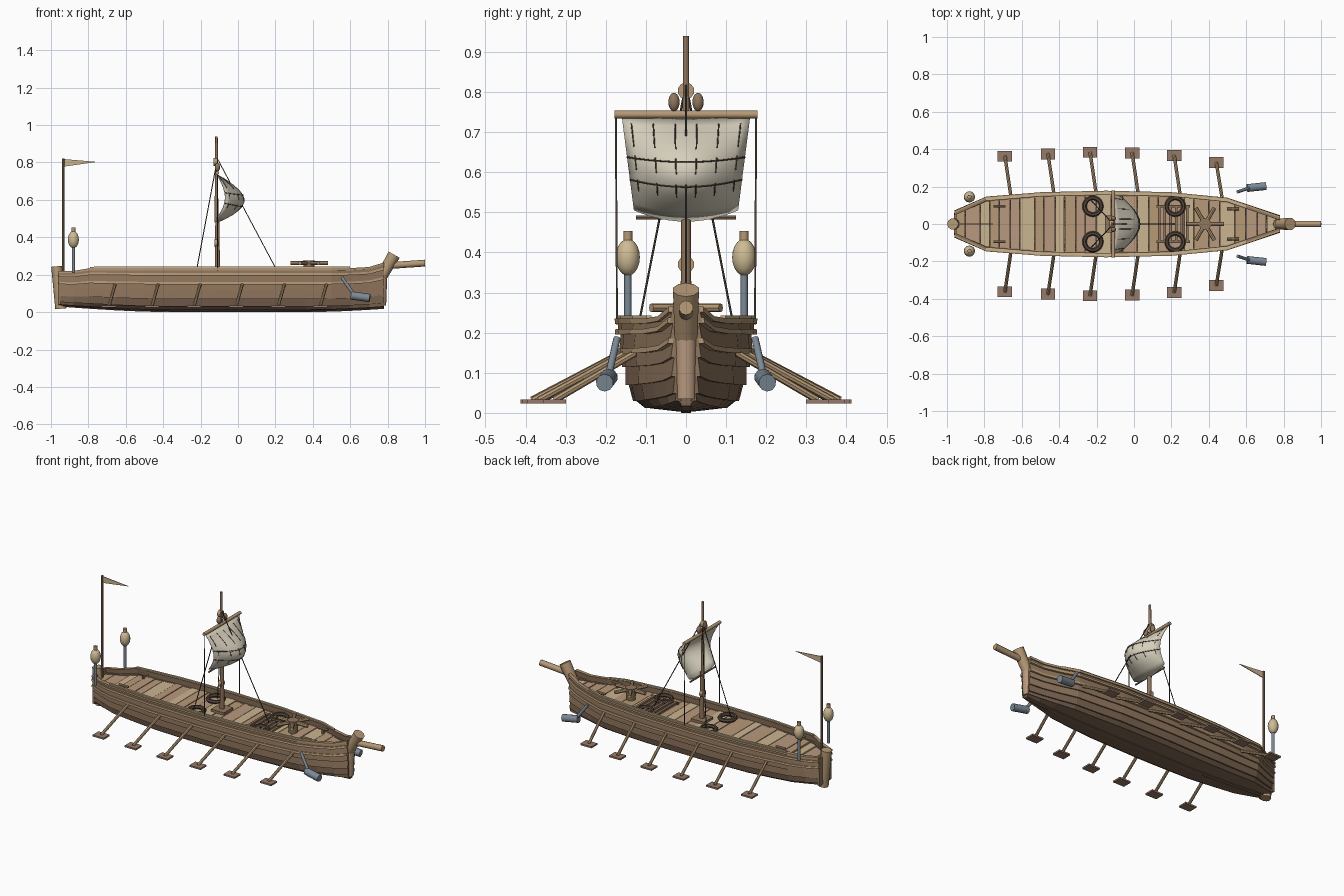
import bpy, bmesh, math, random
from mathutils import Vector, Matrix

random.seed(4)
if "Cube" in bpy.data.objects:
    bpy.data.objects.remove(bpy.data.objects["Cube"], do_unlink=True)


def material(name, r, g, b):
    m = bpy.data.materials.new(name)
    m.use_nodes = True
    m.diffuse_color = (r, g, b, 1)
    m.node_tree.nodes["Principled BSDF"].inputs["Base Color"].default_value = (r, g, b, 1)
    return m


BROWN = material("brown wood", .28, .18, .11)
UMBER = material("umber wood", .20, .128, .083)
TAN = material("tan wood", .47, .32, .18)
PALE = material("pale wood", .60, .46, .28)
ROSE = material("rose deck wood", .48, .32, .21)
BLADE = material("reddish wood", .31, .195, .14)
DARK = material("dark rope", .085, .058, .042)
STEEL = material("blue steel", .20, .25, .30)
CANVAS = material("canvas", .67, .62, .50)
CREAM = material("lantern cream", .62, .50, .30)


def finish(name, bm, mat, smooth=False):
    bmesh.ops.recalc_face_normals(bm, faces=bm.faces)
    me = bpy.data.meshes.new(name)
    bm.to_mesh(me)
    bm.free()
    me.materials.append(mat)
    ob = bpy.data.objects.new(name, me)
    bpy.context.collection.objects.link(ob)
    if smooth:
        bpy.ops.object.select_all(action='DESELECT')
        ob.select_set(True)
        bpy.context.view_layer.objects.active = ob
        bpy.ops.object.shade_smooth_by_angle(angle=math.radians(40))
    return ob


def loft(name, rings, mat):
    """Join equal rings of points into a capped solid."""
    bm = bmesh.new()
    vs = [[bm.verts.new(p) for p in ring] for ring in rings]
    n = len(vs[0])
    for a, b in zip(vs, vs[1:]):
        for i in range(n):
            j = (i + 1) % n
            bm.faces.new((a[i], a[j], b[j], b[i]))
    bm.faces.new(vs[0])
    bm.faces.new(vs[-1])
    return finish(name, bm, mat)


def rod(name, a, b, r, mat, r2=None, sides=10):
    a, b = Vector(a), Vector(b)
    d = b - a
    bm = bmesh.new()
    turn = d.to_track_quat('Z', 'Y').to_matrix().to_4x4()
    bmesh.ops.create_cone(bm, cap_ends=True, segments=sides, radius1=r, radius2=r if r2 is None else r2,
                          depth=d.length, matrix=Matrix.Translation((a + b) / 2) @ turn)
    return finish(name, bm, mat, True)


def box(name, centre, size, mat):
    bm = bmesh.new()
    bmesh.ops.create_cube(bm, size=1, matrix=Matrix.Translation(centre) @ Matrix.Diagonal((*size, 1)))
    return finish(name, bm, mat)


def ball(name, centre, size, mat):
    bm = bmesh.new()
    bmesh.ops.create_uvsphere(bm, u_segments=14, v_segments=10, radius=1,
                              matrix=Matrix.Translation(centre) @ Matrix.Diagonal((*size, 1)))
    return finish(name, bm, mat, True)


def line(name, points, r, mat):
    cu = bpy.data.curves.new(name, 'CURVE')
    cu.dimensions = '3D'
    cu.bevel_depth = r
    cu.bevel_resolution = 1
    sp = cu.splines.new('POLY')
    sp.points.add(len(points) - 1)
    for p, q in zip(sp.points, points):
        p.co = (*q, 1)
    cu.materials.append(mat)
    ob = bpy.data.objects.new(name, cu)
    bpy.context.collection.objects.link(ob)


def interp(table, x):
    for (x0, y0), (x1, y1) in zip(table, table[1:]):
        if x <= x1:
            return y0 + (y1 - y0) * max(0, (x - x0) / (x1 - x0))
    return table[-1][1]


# Hull shape: plan outline, sheer line and cross-section
PLAN = [(-.96, .06), (-.79, .136), (-.5, .16), (-.15, .168), (.2, .16), (.5, .13), (.78, .033)]
SHEER = [(-.96, -.015), (-.85, -.015), (-.79, 0), (.6, 0), (.7, .006), (.78, .03)]
SECTION = [(.004, .1), (.012, .56), (.03, .74), (.07, .85), (.115, .9), (.16, .94), (.2, .97), (.235, 1)]
STATIONS = [-.96, -.88, -.79, -.65, -.5, -.33, -.15, .03, .2, .36, .5, .6, .7, .78]
DECK = .2


def hull_point(x, z, out=0):
    t = z / .235
    rise = .03 * max(0, (abs(x) - .4) / .55) ** 1.5 * (1 - t)
    y = interp(PLAN, x) * interp(SECTION, z) + out
    return y, z + rise + interp(SHEER, x) * t


def strip(name, side, z0, z1, out0, out1, thick, mat, span=(-1, 1)):
    """A plank that follows the hull side between two heights."""
    rings = []
    for x in STATIONS:
        if span[0] <= x <= span[1]:
            (ya, za), (yb, zb) = hull_point(x, z0, out0), hull_point(x, z1, out1)
            rings.append([(x, side * ya, za), (x, side * yb, zb),
                          (x, side * max(yb - thick, 0), zb), (x, side * max(ya - thick, 0), za)])
    loft(name, rings, mat)


for side, tag in ((1, "left"), (-1, "right")):
    # Overlapping strakes, wales and rails
    for i, (lo, hi) in enumerate(zip(SECTION, SECTION[1:])):
        strip(f"strake_{i}_{tag}", side, lo[0], hi[0], .008, 0, .013, (UMBER, BROWN)[i > 2])
    strip(f"lower_wale_{tag}", side, .148, .161, .015, .012, .018, TAN)
    strip(f"upper_wale_{tag}", side, .196, .209, .015, .012, .018, TAN)
    strip(f"gunwale_{tag}", side, .222, .235, .011, .010, .02, TAN)
    strip(f"top_rail_{tag}", side, .2351, .243, .003, .003, .012, PALE, (-.8, .65))

    # Oars with flat blades
    for i, (x, y) in enumerate(zip((-.69, -.46, -.235, -.01, .215, .44), (.362, .375, .384, .38, .366, .328))):
        inner = hull_point(x + .03, .15)[0] - .01
        rod(f"oar_shaft_{i}_{tag}", (x + .035, side * inner, .157), (x, side * y, .032), .009, TAN, sides=8)
        box(f"oar_blade_{i}_{tag}", (x, side * y, .029), (.077, .058, .01), BLADE)

    # Anchors hung at the bow
    rod(f"anchor_arm_{tag}", (.555, side * .172, .186), (.625, side * .195, .085), .009, STEEL)
    rod(f"anchor_weight_{tag}", (.605, side * .192, .089), (.705, side * .203, .075), .022, STEEL)

    # Stern lanterns
    rod(f"lantern_pole_{tag}", (-.88, side * .145, .21), (-.88, side * .145, .36), .009, STEEL)
    ball(f"lantern_{tag}", (-.88, side * .145, .388), (.03, .03, .046), CREAM)
    rod(f"lantern_cap_{tag}", (-.88, side * .145, .425), (-.88, side * .145, .453), .011, TAN)

    # Mooring cleats
    for end, x, y in (("stern", -.72, .095), ("bow", .53, .08)):
        rod(f"{end}_cleat_post_{tag}", (x, side * y, DECK), (x, side * y, .232), .008, BROWN, sides=8)
        rod(f"{end}_cleat_bar_{tag}", (x - .032, side * y, .23), (x + .032, side * y, .23), .007, TAN, sides=8)

    # Rope coils on deck
    for end, x in (("aft", -.22), ("fore", .22)):
        bpy.ops.mesh.primitive_torus_add(major_radius=.045, minor_radius=.012, major_segments=20,
                                         minor_segments=6, location=(x, side * .095, DECK + .01))
        ob = bpy.context.object
        ob.name = f"{end}_rope_coil_{tag}"
        ob.data.materials.append(DARK)
        bpy.ops.object.shade_smooth_by_angle()

    # Rigging on each side
    line(f"yard_brace_{tag}", [(-.11, side * .175, .745), (-.11, side * .172, .22)], .0027, DARK)
    line(f"back_stay_{tag}", [(-.11, 0, .82), (-.226, side * .122, DECK)], .0027, DARK)
    ball(f"yard_block_{tag}", (-.11, side * .03, .775), (.014, .014, .023), BROWN)

# Deck planks laid across the hull
x, i = -.95, 0
while x < .75:
    e = min(x + random.choice((.05, .06, .08)), .77)
    ya, yb = interp(PLAN, x) - .006, interp(PLAN, e) - .006
    top = DECK + random.uniform(-.002, .002) + interp(SHEER, x)
    mat = (TAN, ROSE, PALE, TAN, ROSE, ROSE, PALE)[i % 7]
    loft(f"deck_plank_{i}", [[(u, -w, top), (u, w, top), (u, w, top - .014), (u, -w, top - .014)]
                             for u, w in ((x, ya), (e - .003, yb))], mat)
    x, i = e, i + 1

# Keel, stem, stern post and bowsprit
loft("keel", [[(u, -.012, z - .004), (u, .012, z - .004), (u, .012, z + .02), (u, -.012, z + .02)]
              for u, z in ((s, hull_point(s, .004)[1]) for s in STATIONS)], UMBER)
box("transom", (-.955, 0, .125), (.014, .115, .17), BROWN)
rod("stern_post", (-.947, 0, .018), (-.969, 0, .245), .03, TAN)
rod("stem_lower", (.765, 0, .035), (.772, 0, .225), .027, ROSE)
rod("stem_head", (.768, 0, .19), (.835, 0, .307), .03, TAN, r2=.034)
rod("bowsprit", (.8, 0, .248), (1, 0, .262), .018, TAN)

# Hatch with slats
for k in range(6):
    box(f"hatch_slat_{k}", (.135 + k * .03, 0, DECK + .008), (.014, .19, .01), BROWN)
for s, tag in ((1, "left"), (-1, "right")):
    box(f"hatch_side_{tag}", (.21, s * .095, DECK + .006), (.18, .012, .014), UMBER)

# Capstan with crossed bars
rod("capstan_drum", (.38, 0, DECK), (.38, 0, .275), .027, BROWN, r2=.033)
for k in range(3):
    d = Vector((math.cos(k * math.pi / 3), math.sin(k * math.pi / 3), 0)) * .1
    rod(f"capstan_bar_{k}", Vector((.38, 0, .262)) - d, Vector((.38, 0, .262)) + d, .011, TAN, sides=8)

# Mast and yards
box("mast_step", (-.11, 0, DECK + .008), (.09, .09, .016), BROWN)
rod("mast_lower", (-.11, 0, .03), (-.11, 0, .5), .015, BROWN, r2=.012)
rod("mast_upper", (-.115, 0, .48), (-.115, 0, .94), .011, BROWN, r2=.007)
rod("main_yard", (-.11, -.178, .744), (-.11, .178, .744), .01, TAN)
rod("lower_yard", (-.115, -.125, .487), (-.115, .125, .487), .005, BROWN, sides=8)
rod("masthead_block", (-.13, 0, .803), (-.11, 0, .803), .021, TAN)
rod("mast_pulley", (-.125, 0, .37), (-.105, 0, .37), .021, TAN)
line("fore_stay", [(-.11, 0, .82), (.22, 0, DECK)], .0027, DARK)


# Billowing sail with reef bands and hanging ties
def sail_point(u, v):
    belly = math.sin(math.pi * v ** .9) * math.cos(u * 1.27)
    y = u * (.13 + .03 * v)
    z = .505 + .233 * v - .028 * (1 - u * u) * (1 - v)
    return Vector((-.112 + .147 * belly, y, z))


bm = bmesh.new()
N = 12
grid = [[bm.verts.new(sail_point(i / N * 2 - 1, j / N)) for i in range(N + 1)] for j in range(N + 1)]
for j in range(N):
    for i in range(N):
        bm.faces.new((grid[j][i], grid[j][i + 1], grid[j + 1][i + 1], grid[j + 1][i]))
sail = finish("sail", bm, CANVAS, True)
sail.modifiers.new("cloth", 'SOLIDIFY').thickness = .003
for k, v in enumerate((.33, .57)):
    line(f"reef_band_{k}", [sail_point(i / 8 - 1, v) for i in range(17)], .0022, DARK)
for k, (v, drop) in enumerate(((.35, .04), (.6, .05), (.93, .08))):
    for i in range(6):
        u = (i - 2.5) / 2.9
        line(f"reef_tie_{k}_{i}", [sail_point(u, v - t * drop) for t in range(4)], .0018, DARK)

# Stern flag
rod("flag_pole", (-.935, 0, .19), (-.935, 0, .822), .007, BROWN, sides=8)
loft("pennant", [[(-.93, y, .818), (-.93, y, .778), (-.755, y, .803)] for y in (-.002, .002)], PALE)
